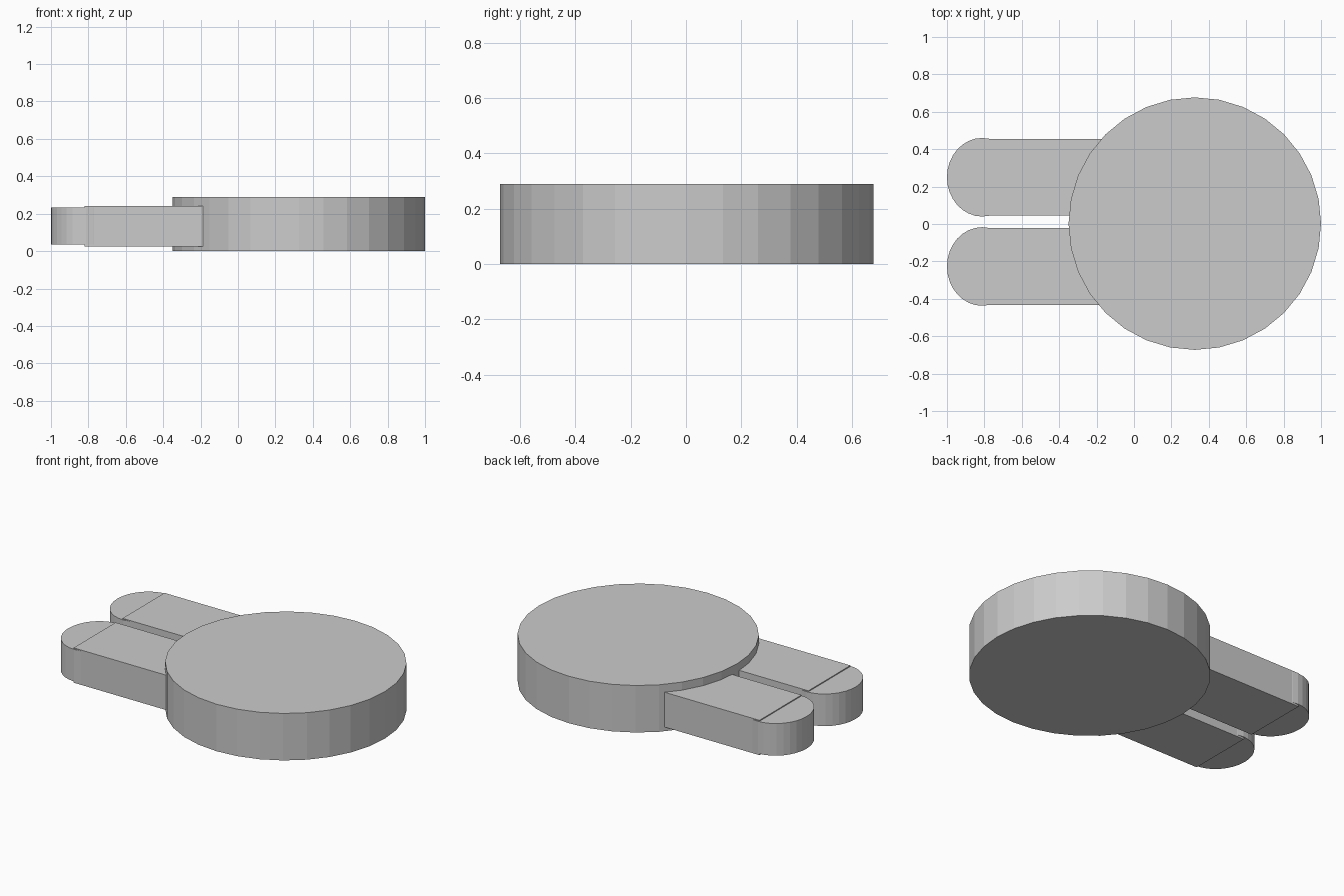
import bpy

if "Cube" in bpy.data.objects:
    bpy.data.objects.remove(bpy.data.objects["Cube"])

grey = bpy.data.materials.new("plain_grey")
grey.diffuse_color = (0.6, 0.6, 0.6, 1)
grey.use_nodes = True
grey.node_tree.nodes["Principled BSDF"].inputs["Base Color"].default_value = grey.diffuse_color


def finish(name):
    ob = bpy.context.object
    ob.name = name
    ob.data.materials.append(grey)
    bpy.ops.object.transform_apply(location=False, rotation=False, scale=True)


def disc(name, x, y, z0, z1, rx, ry):
    bpy.ops.mesh.primitive_cylinder_add(vertices=32, radius=1, depth=1,
                                        location=(x, y, (z0 + z1) / 2))
    bpy.context.object.scale = (rx, ry, z1 - z0)
    finish(name)


def bar(name, x0, x1, y, width, z0, z1):
    bpy.ops.mesh.primitive_cube_add(size=1, location=((x0 + x1) / 2, y, (z0 + z1) / 2))
    bpy.context.object.scale = (x1 - x0, width, z1 - z0)
    finish(name)


# Large round body
disc("round_body", 0.325, 0.002, 0, 0.29, 0.675, 0.675)

# Two flat prongs, each with a slightly thinner rounded tip
for side, y in (("back", 0.25), ("front", -0.227)):
    bar(side + "_prong", -0.82, 0.0, y, 0.41, 0.025, 0.24)
    disc(side + "_prong_tip", -0.812, y, 0.036, 0.234, 0.188, 0.21)
